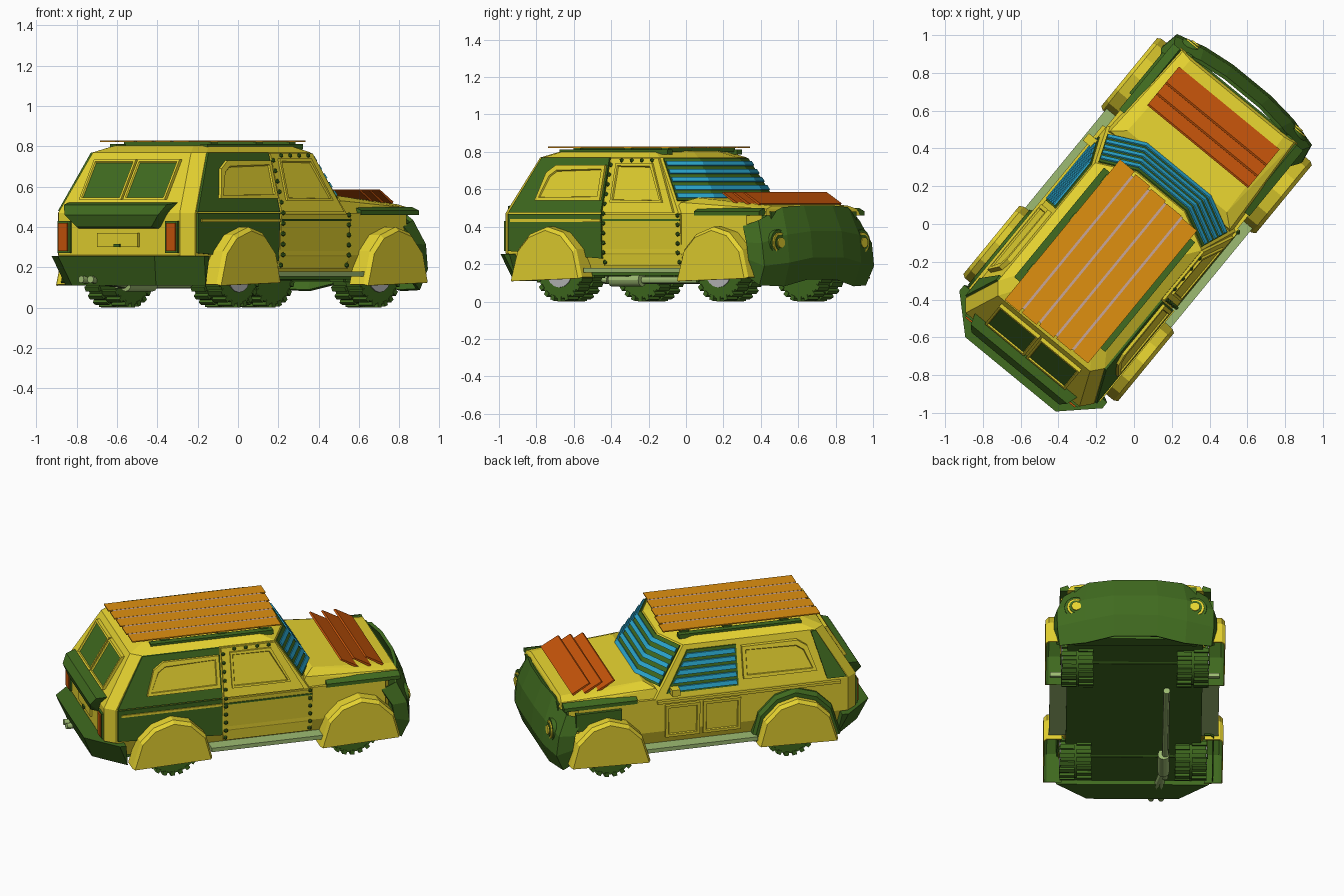
import bpy, bmesh, math
from mathutils import Matrix, Vector

default_cube = bpy.data.objects.get("Cube")
if default_cube:
    bpy.data.objects.remove(default_cube, do_unlink=True)

HEADING = math.radians(50.6)  # the vehicle stands diagonally; parts use forward, left, up


def material(name, red, green, blue):
    mat = bpy.data.materials.new(name)
    mat.use_nodes = True
    mat.diffuse_color = (red, green, blue, 1)
    shader = next(n for n in mat.node_tree.nodes if n.type == 'BSDF_PRINCIPLED')
    shader.inputs["Base Color"].default_value = (red, green, blue, 1)
    shader.inputs["Roughness"].default_value = 0.7
    return mat


YELLOW = material("yellow paint", .8, .66, .03)
GREEN = material("army green", .052, .148, .014)
ORANGE = material("plank orange", .74, .28, .005)
RUST = material("rust orange", .57, .09, .003)
BLUE = material("glass blue", .025, .41, .66)
PALE = material("pale green", .34, .5, .17)
PINK = material("pinkish grey", .58, .38, .32)
GREY = material("hub grey", .5, .5, .5)


def finish(name, bm, *mats, smooth=False):
    bmesh.ops.recalc_face_normals(bm, faces=bm.faces)
    mesh = bpy.data.meshes.new(name)
    bm.to_mesh(mesh)
    bm.free()
    for mat in mats:
        mesh.materials.append(mat)
    obj = bpy.data.objects.new(name, mesh)
    bpy.context.collection.objects.link(obj)
    obj.rotation_euler.z = HEADING
    if smooth:
        bpy.ops.object.select_all(action='DESELECT')
        obj.select_set(True)
        bpy.context.view_layer.objects.active = obj
        bpy.ops.object.shade_smooth_by_angle()
    return obj


def hull(name, points, mat):
    bm = bmesh.new()
    verts = [bm.verts.new(p) for p in points]
    bmesh.ops.convex_hull(bm, input=verts)
    loose = [v for v in bm.verts if not v.link_faces]
    bmesh.ops.delete(bm, geom=loose, context='VERTS')
    bmesh.ops.dissolve_limit(bm, angle_limit=.01, verts=bm.verts, edges=bm.edges)
    return finish(name, bm, mat)


def mirrored(points):
    return [(u, v * s, z) for u, v, z in points for s in (1, -1)]


def box(name, us, vs, zs, mat):
    return hull(name, [(u, v, z) for u in us for v in vs for z in zs], mat)


def loft(name, rings, *mats, closed=True, caps=True, end=False, thickness=0, offset=0):
    bm = bmesh.new()
    rows = [[bm.verts.new(p) for p in ring] for ring in rings]
    count = len(rows[0])
    for low, high in zip(rows, rows[1:]):
        for i in range(count if closed else count - 1):
            j = (i + 1) % count
            bm.faces.new((low[i], low[j], high[j], high[i]))
    if caps:
        bm.faces.new(rows[0])
    if caps or end:
        bm.faces.new(rows[-1])
    obj = finish(name, bm, *mats)
    if thickness:
        shell = obj.modifiers.new("shell", 'SOLIDIFY')
        shell.thickness = thickness
        shell.offset = offset
        shell.material_offset = len(mats) - 1


def tube(name, start, end, radius, mat, sides=12):
    start, end = Vector(start), Vector(end)
    bm = bmesh.new()
    turn = (end - start).to_track_quat('Z', 'Y').to_matrix().to_4x4()
    bmesh.ops.create_cone(bm, cap_ends=True, segments=sides, radius1=radius, radius2=radius,
                          depth=(end - start).length, matrix=Matrix.Translation((start + end) / 2) @ turn)
    return finish(name, bm, mat, smooth=True)


# Body layers: height, rear, front, half width
LOWER = [(.16, -.86, .84, .41), (.26, -.93, .88, .44), (.47, -.93, .88, .44)]
CABIN = [(.47, -.93, .41, .44), (.77, -.75, .22, .365), (.805, -.65, .13, .3)]


def shape_at(z):
    table = LOWER if z <= .47 else CABIN
    for a, b in zip(table, table[1:]):
        if z <= b[0]:
            t = (z - a[0]) / (b[0] - a[0])
            return [p + (q - p) * t for p, q in zip(a[1:], b[1:])]
    return table[-1][1:]


def outline(z, rear, front, w):
    half = [(rear, w - .05), (rear + .06, w), (front - .1, w), (front, w - .2)]
    return [(u, -v, z) for u, v in half] + [(u, v, z) for u, v in reversed(half)]


loft("lower_body", [outline(*row) for row in LOWER], YELLOW)
loft("cabin", [outline(*row) for row in CABIN], YELLOW)


def panel(name, face, points, mat, lift=.008, frame=0, inner=None):
    """Plate lying on the body: face is left, right or rear; points are (along, height)."""
    def place(a, z, out):
        rear, front, w = shape_at(z)
        if face == "rear":
            return (rear - out, a, z)
        return (a, (w + out) * (1 if face == "left" else -1), z)
    bm = bmesh.new()
    back = [bm.verts.new(place(a, z, -.01)) for a, z in points]
    top = [bm.verts.new(place(a, z, lift)) for a, z in points]
    bm.faces.new(back)
    outer = bm.faces.new(top)
    for i in range(len(top)):
        bm.faces.new((back[i - 1], back[i], top[i], top[i - 1]))
    bmesh.ops.recalc_face_normals(bm, faces=bm.faces)
    if frame:
        bmesh.ops.inset_region(bm, faces=[outer], thickness=frame, depth=0)
        bmesh.ops.inset_region(bm, faces=[outer], thickness=.005, depth=-.008)
        outer.material_index = 1
    return finish(name, bm, mat, inner or mat)


def rect(a, b, low, high):
    return [(a, low), (b, low), (b, high), (a, high)]


# Right side: green rear quarter, panelled window and riveted door
panel("right_quarter_lower", "right", [(-.86, .27), (-.22, .23), (-.22, .468), (-.86, .468)], GREEN, .012)
panel("right_quarter_upper", "right", [(-.86, .475), (-.22, .475), (-.22, .77), (-.69, .77)], GREEN, .012)
panel("right_quarter_trim", "right", rect(-.84, -.22, .425, .44), YELLOW, .018)
rear_window = [(-.68, .54), (-.23, .54), (-.23, .73), (-.57, .73), (-.63, .69)]
panel("right_rear_window", "right", rear_window, YELLOW, .028, .03)
panel("right_door_lower", "right", rect(-.21, .33, .19, .465), YELLOW, .014)
panel("right_door_upper", "right", [(-.21, .475), (.28, .475), (.12, .765), (-.21, .765)], YELLOW, .014)
panel("right_door_window", "right", [(-.16, .53), (.2, .53), (.09, .74), (-.16, .74)], YELLOW, .026, .02)
panel("right_door_trim", "right", rect(-.21, .33, .43, .44), GREEN, .017)

rivets = [(-.2, .21 + i * .052) for i in range(11)]
rivets += [(.315, .21 + i * .05) for i in range(6)] + [(-.13 + i * .07, .755) for i in range(4)]
bm = bmesh.new()
for u, z in rivets:
    spot = Matrix.Translation((u, -shape_at(z)[2] - .014, z))
    bmesh.ops.create_icosphere(bm, subdivisions=1, radius=.013, matrix=spot)
finish("door_rivets", bm, GREEN)

# Left side: yellow panels, slatted blue window, mirror
panel("left_rear_window", "left", rear_window, YELLOW, .025, .03)
panel("left_rear_pillar", "left", [(-.86, .48), (-.74, .48), (-.66, .765), (-.69, .77)], GREEN, .012)
panel("left_window", "left", [(-.2, .5), (.24, .5), (.1, .74), (-.2, .74)], GREEN)
for i in range(5):
    z = .512 + i * .046
    a = .225 - i * .026
    panel("left_window_slat", "left", [(-.19, z), (a, z), (a - .02, z + .026), (-.19, z + .026)], BLUE, .018)
for a, b in ((-.21, .02), (.04, .25)):
    panel("left_door_panel", "left", rect(a, b, .22, .43), YELLOW, .02, .025)
panel("left_belt_trim", "left", rect(-.82, .3, .445, .462), YELLOW, .02)
panel("left_front_wing", "left", rect(.52, .8, .33, .44), GREEN, .02)
box("left_mirror", (.17, .22), (.42, .49), (.5, .54), YELLOW)


# Windscreen with blue slats following the front outline
def screen_strip(name, low, high, out, mat):
    rings = []
    for z in (low, high):
        rear, front, w = shape_at(z)
        side, mid = w - .012, w - .2
        rings.append([(front - .094 + out, -side, z), (front + out, -mid, z),
                      (front + out, mid, z), (front - .094 + out, side, z)])
    loft(name, rings, mat, closed=False, caps=False, thickness=.008)


screen_strip("windscreen", .54, .765, .006, GREEN)
for i in range(5):
    screen_strip("windscreen_slat", .555 + i * .043, .578 + i * .043, .017, BLUE)

# Hood, wings and raised louvres
hood_half = [(.26, .43, .46), (.88, .4, .46), (.3, .41, .53), (.36, .34, .555), (.86, .32, .512), (.87, .38, .495)]
hull("hood", mirrored(hood_half), YELLOW)
for s in (1, -1):
    hull("wing_strip", [(u, s * v, z) for u in (.42, .87) for v, z in
                        ((.38, .46), (.446, .46), (.446, .482), (.4, .5))], GREEN)
for i in range(3):
    u = .53 + i * .075
    edge = [(u, .58), (u + .01, .585), (u + .115, .525), (u + .105, .515)]
    hull("hood_louvre", [(a, v, z) for a, z in edge for v in (-.345, .345)], RUST)

# Rear: windows, bulging panel, lamps, plate
for s in (1, -1):
    panel("tailgate_window", "rear", rect(s * .006, s * .275, .535, .735), YELLOW, .02, .018, GREEN)
    panel("tail_lamp_surround", "rear", rect(s * .305, s * .385, .27, .43), GREEN, .012)
    panel("tail_lamp", "rear", rect(s * .317, s * .375, .28, .42), RUST, .02)
panel("tailgate_plate", "rear", rect(-.13, .13, .3, .37), YELLOW, .012)
panel("tailgate_latch", "rear", rect(-.02, .02, .3, .316), GREEN, .02)
bulge = [(-.9, .35, .52), (-.96, .33, .51), (-.99, .3, .46), (-.97, .24, .4), (-.92, .26, .39)]
hull("tailgate_bulge", mirrored(bulge), GREEN)

# Bumpers and front guard
rear_half = [(-.82, .49, .255), (-.86, .49, .255), (-1.03, .31, .255), (-.8, .45, .11), (-.97, .27, .11)]
hull("rear_bumper", mirrored(rear_half), GREEN)

columns = [(.8, .47, .15, .4), (.89, .455, .09, .43), (.93, .3, .085, .5), (.95, .13, .12, .51)]
columns = [(u, -v, low, high) for u, v, low, high in columns] + columns[::-1]
guard = []
for t, push, narrow in ((0, -.02, .97), (.3, .025, 1), (.65, .01, 1), (1, -.045, .92)):
    guard.append([(u + push, v * narrow, low + (high - low) * t) for u, v, low, high in columns])
loft("front_guard", guard, GREEN, closed=False, caps=False, thickness=.02)
box("guard_backing", (.8, .885), (-.36, .36), (.13, .48), GREEN)
for s in (1, -1):
    v = s * .35
    for part, reach, radius, mat in (("bezel", .93, .07, GREEN), ("ring", .938, .055, YELLOW),
                                     ("gap", .942, .042, GREEN), ("lens", .95, .028, YELLOW)):
        tube("headlight_" + part, (.86, v, .315), (reach, v, .315), radius, mat, 16)

# Roof planks with seams on a green rack
for i in range(5):
    v = -.28 + i * .1135
    box("roof_plank", (-.725 - i * .005, .185 + i * .008), (v, v + .1), (.822, .829), ORANGE)
    if i:
        box("plank_seam", (-.72, .19), (v - .0135, v), (.823, .828), PINK)
for u in (-.55, -.2, .06):
    box("rack_crossbar", (u, u + .05), (-.28, .28), (.8, .822), GREEN)
for s in (1, -1):
    box("rack_rail", (-.62, .13), (s * .27, s * .312), (.785, .812), GREEN)

# Wheel flares with green lining, and wheels
arch = [(-.25, .115), (-.2, .28), (-.12, .36), (0, .4), (.11, .37), (.2, .28), (.24, .13)]


def flare(name, centre, side, outer, grow, mat):
    rings = [[(centre + a * k, side * v, z * k) for a, z in arch]
             for v, k in ((.42, grow), (outer - .02, grow), (outer, grow * .95))]
    loft(name, rings, mat, GREEN, closed=False, caps=False, end=True, thickness=.008, offset=-1)


for side in (1, -1):
    for centre in (-.54, .61):
        flare("wheel_flare", centre, side, .53, 1, YELLOW)
    for centre in (-.52, .58):
        middle = Vector((centre, side * .34, .165))
        across = Vector((0, side * .09, 0))
        tube("tyre", middle - across, middle + across, .15, GREEN, 24)
        tube("wheel_hub", middle, middle + across * 1.06, .09, GREY, 16)
        tube("hub_cap", middle, middle + across * 1.12, .035, GREEN, 8)
        bm = bmesh.new()
        for i in range(40):
            turn = Matrix.Rotation(math.tau * i / 40, 4, 'Y')
            shift = (i % 2 - .5) * .1
            lug = Matrix.Translation(middle) @ turn @ Matrix.Translation((0, shift, .152))
            bmesh.ops.create_cube(bm, size=1, matrix=lug @ Matrix.Diagonal((.026, .088, .026, 1)))
        finish("tyre_tread", bm, GREEN)
    # Running boards
    box("running_board", (-.3, .4), (side * .4, side * .5), (.155, .18), PALE)
flare("left_rear_arch", -.54, 1, .475, 1.12, GREEN)

# Underside: floor, axles, exhaust
box("floor", (-.84, .82), (-.4, .4), (.14, .17), GREEN)
for u in (-.52, .58):
    tube("axle", (u, -.3, .165), (u, .3, .165), .03, GREEN)
tube("exhaust_pipe", (.3, .19, .115), (-.72, .19, .115), .02, PALE)
tube("exhaust_silencer", (-.45, .18, .115), (-.66, .18, .115), .035, PALE)
for v in (.11, .17):
    tube("exhaust_tip", (-.68, .17, .115), (-1.02, v, .14), .018, PALE)
